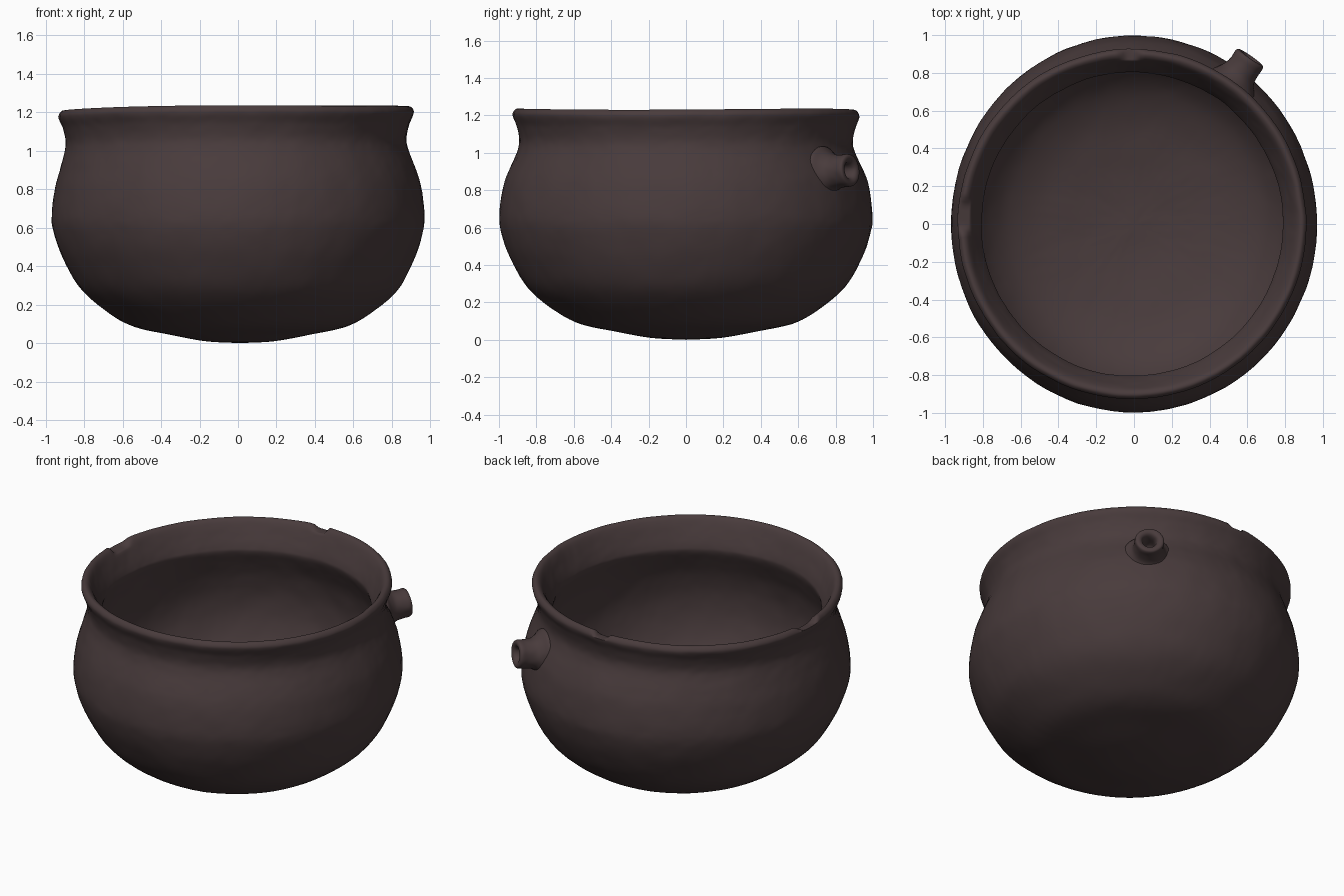
import bpy, bmesh, math
from mathutils import Vector, noise

if "Cube" in bpy.data.objects:
    bpy.data.objects.remove(bpy.data.objects["Cube"])

clay = bpy.data.materials.new("dark brown clay")
clay.diffuse_color = (0.066, 0.044, 0.045, 1)
clay.use_nodes = True
clay.node_tree.nodes["Principled BSDF"].inputs["Base Color"].default_value = clay.diffuse_color


def smooth_curve(pts, steps):
    """Catmull-Rom resampling of a (radius, height) profile."""
    p = [Vector(q) for q in pts]
    p = [2 * p[0] - p[1]] + p + [2 * p[-1] - p[-2]]
    out = []
    for i in range(1, len(p) - 2):
        a, b, c, d = p[i - 1:i + 3]
        for s in range(steps):
            t = s / steps
            out.append(0.5 * (2 * b + (c - a) * t + (2 * a - 5 * b + 4 * c - d) * t * t
                              + (3 * b - a - 3 * c + d) * t ** 3))
    return out + [p[-2]]


def lathe(name, pts, steps, segs, shape, angle):
    """Revolve a profile whose two ends lie on the axis; shape() moves each point."""
    prof = smooth_curve(pts, steps)
    bm = bmesh.new()
    start = bm.verts.new(shape(0, 0, prof[0].y))
    end = bm.verts.new(shape(0, 0, prof[-1].y))
    rings = [[bm.verts.new(shape(2 * math.pi * k / segs, max(q.x, 0.002), q.y))
              for k in range(segs)] for q in prof[1:-1]]
    for k in range(segs):
        n = (k + 1) % segs
        bm.faces.new((start, rings[0][n], rings[0][k]))
        bm.faces.new((end, rings[-1][k], rings[-1][n]))
        for a, b in zip(rings, rings[1:]):
            bm.faces.new((a[k], a[n], b[n], b[k]))
    bmesh.ops.recalc_face_normals(bm, faces=bm.faces)
    mesh = bpy.data.meshes.new(name)
    bm.to_mesh(mesh)
    bm.free()
    mesh.materials.append(clay)
    ob = bpy.data.objects.new(name, mesh)
    bpy.context.collection.objects.link(ob)
    bpy.ops.object.select_all(action='DESELECT')
    ob.select_set(True)
    bpy.context.view_layer.objects.active = ob
    bpy.ops.object.shade_smooth_by_angle(angle=math.radians(angle))
    return ob


def ramp(v, lo, hi):
    t = min(max((v - lo) / (hi - lo), 0), 1)
    return t * t * (3 - 2 * t)


# Bowl: slightly oval belly, wavy rim, two chips and hand-made unevenness
def bowl_shape(a, r, z):
    neck = ramp(z, 0.85, 1.08)
    deg = math.degrees(a)
    wave = 0.012 * math.cos(a + 0.35) + 0.008 * math.cos(2 * a + 3.84)
    z += wave * ramp(z, 0.9, 1.2)
    if r > 0.75 and z > 1.05:
        # chip on the left, with one abrupt edge
        depth = ramp(deg, 170, 174) * (1 - ramp(deg, 181, 183))
        z -= max(0, z - (1.165 + 0.2 * (r - 0.85))) * depth
        # small chip at the back
        depth = ramp(deg, 87, 89) * (1 - ramp(deg, 92, 95))
        z -= max(0, z - 1.195) * depth
    x, y = math.cos(a), math.sin(a)
    bump = noise.noise(Vector((x * r, y * r, z)) * 7) * 0.003
    bump += noise.noise(Vector((x * r, y * r, z)) * 25) * 0.0015
    r += bump * ramp(r, 0.1, 0.5)
    if r < 0.7 and z > 0.08:
        z += bump
    return Vector((r * x + 0.01 - 0.02 * neck - 0.01 * ramp(z, 0.2, 0.6) * (1 - neck),
                   r * y * (1.03 - 0.025 * neck), z))


bowl_profile = [
    (0, 0), (0.18, 0.01), (0.37, 0.045), (0.55, 0.085), (0.68, 0.155), (0.82, 0.275),
    (0.912, 0.436), (0.96, 0.58), (0.968, 0.68), (0.95, 0.81), (0.92, 0.914),
    (0.893, 1.0), (0.886, 1.06), (0.9, 1.13), (0.92, 1.18), (0.921, 1.205),
    (0.905, 1.224), (0.885, 1.222), (0.865, 1.2), (0.835, 1.14), (0.805, 1.07),
    (0.80, 1.03), (0.825, 0.95), (0.865, 0.82), (0.885, 0.68), (0.87, 0.53),
    (0.81, 0.38), (0.7, 0.25), (0.54, 0.165), (0.35, 0.12), (0.17, 0.095), (0, 0.09)]
lathe("bowl", bowl_profile, 5, 240, bowl_shape, 60)

# Short hollow spout on the back right shoulder
axis = Vector((math.cos(math.radians(55)), math.sin(math.radians(55)), 0.1)).normalized()
turn = axis.to_track_quat('Z', 'Y')
origin = Vector((0, 0, 0.80))


def spout_shape(a, r, h):
    p = Vector((r * math.cos(a), r * math.sin(a), h))
    p.x += 0.004 * noise.noise(p * 20)
    return origin + turn @ p


spout_profile = [
    (0, 0.875), (0.08, 0.875), (0.145, 0.905), (0.115, 0.945), (0.094, 0.98),
    (0.087, 1.03), (0.087, 1.065), (0.08, 1.08), (0.062, 1.082), (0.046, 1.07),
    (0.038, 1.04), (0.034, 0.97), (0, 0.95)]
lathe("spout", spout_profile, 4, 48, spout_shape, 60)
